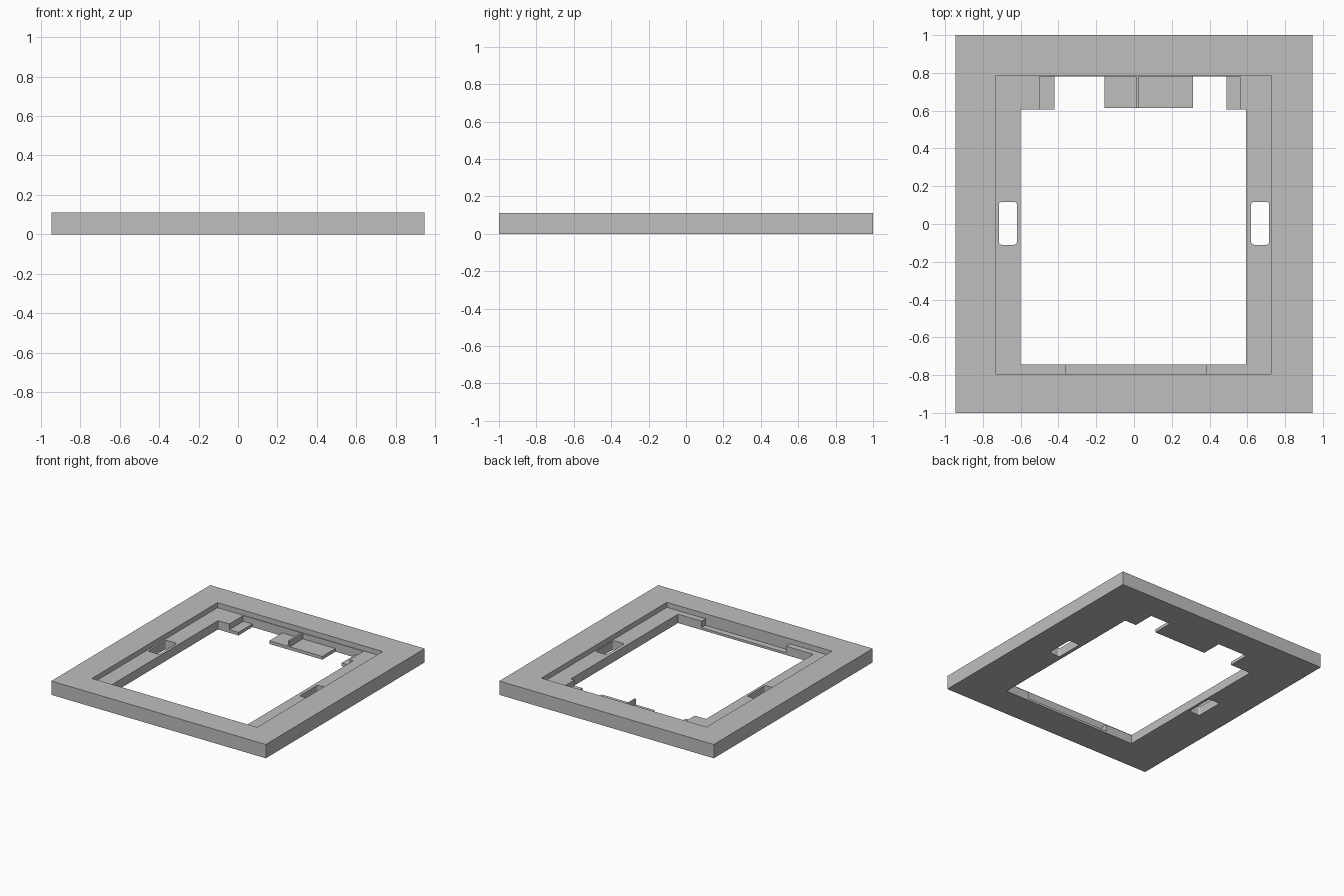
import bpy
import bmesh

if "Cube" in bpy.data.objects:
    bpy.data.objects.remove(bpy.data.objects["Cube"])

# One light grey for the whole frame
grey = bpy.data.materials.new("light_grey")
grey.diffuse_color = (0.52, 0.52, 0.52, 1)
grey.use_nodes = True
grey.node_tree.nodes["Principled BSDF"].inputs["Base Color"].default_value = grey.diffuse_color

TOP, LEDGE, BACK_FLOOR, FRONT_FLOOR = 0.11, 0.07, 0.025, 0.018


def box(name, x0, x1, y0, y1, z0, z1, corner=0.0):
    """Box from its limits, optionally with rounded vertical edges."""
    bm = bmesh.new()
    bmesh.ops.create_cube(bm, size=1)
    for v in bm.verts:
        v.co = ((x0 + x1) / 2 + v.co.x * (x1 - x0),
                (y0 + y1) / 2 + v.co.y * (y1 - y0),
                (z0 + z1) / 2 + v.co.z * (z1 - z0))
    if corner:
        upright = [e for e in bm.edges
                   if abs(e.verts[0].co.z - e.verts[1].co.z) > 0.01]
        bmesh.ops.bevel(bm, geom=upright, offset=corner, segments=4,
                        profile=0.5, affect='EDGES')
    mesh = bpy.data.meshes.new(name)
    bm.to_mesh(mesh)
    bm.free()
    mesh.materials.append(grey)
    obj = bpy.data.objects.new(name, mesh)
    bpy.context.collection.objects.link(obj)
    return obj


def cut(target, x0, x1, y0, y1, floor=-0.1, corner=0.0):
    """Cut a pocket down to the floor height, or right through by default."""
    cutter = box("cutter", x0, x1, y0, y1, floor, 0.3, corner)
    cutter.hide_render = True
    mod = target.modifiers.new("cut", 'BOOLEAN')
    mod.operation = 'DIFFERENCE'
    mod.solver = 'EXACT'
    mod.object = cutter
    bpy.context.view_layer.objects.active = target
    bpy.ops.object.modifier_apply(modifier=mod.name)
    bpy.data.objects.remove(cutter, do_unlink=True)


# Outer plate
frame = box("frame", -0.945, 0.945, -1, 1, 0, TOP)

# Shallow recess and central opening
cut(frame, -0.73, 0.725, -0.795, 0.785, LEDGE)
cut(frame, -0.60, 0.592, -0.745, 0.605)

# Back pockets, leaving a thin divider between them
cut(frame, -0.50, 0.01, 0.55, 0.78, BACK_FLOOR)
cut(frame, 0.025, 0.56, 0.55, 0.78, BACK_FLOOR)

# Through notches that leave the low tabs, and the set-back middle tab
cut(frame, -0.42, -0.155, 0.55, 0.78)
cut(frame, 0.312, 0.49, 0.55, 0.78)
cut(frame, -0.20, 0.35, 0.55, 0.615)

# Front pocket
cut(frame, -0.36, 0.385, -0.795, -0.70, FRONT_FLOOR)

# Rounded slots on both sides
for x in (-0.668, 0.668):
    cut(frame, x - 0.048, x + 0.048, -0.11, 0.117, corner=0.015)
